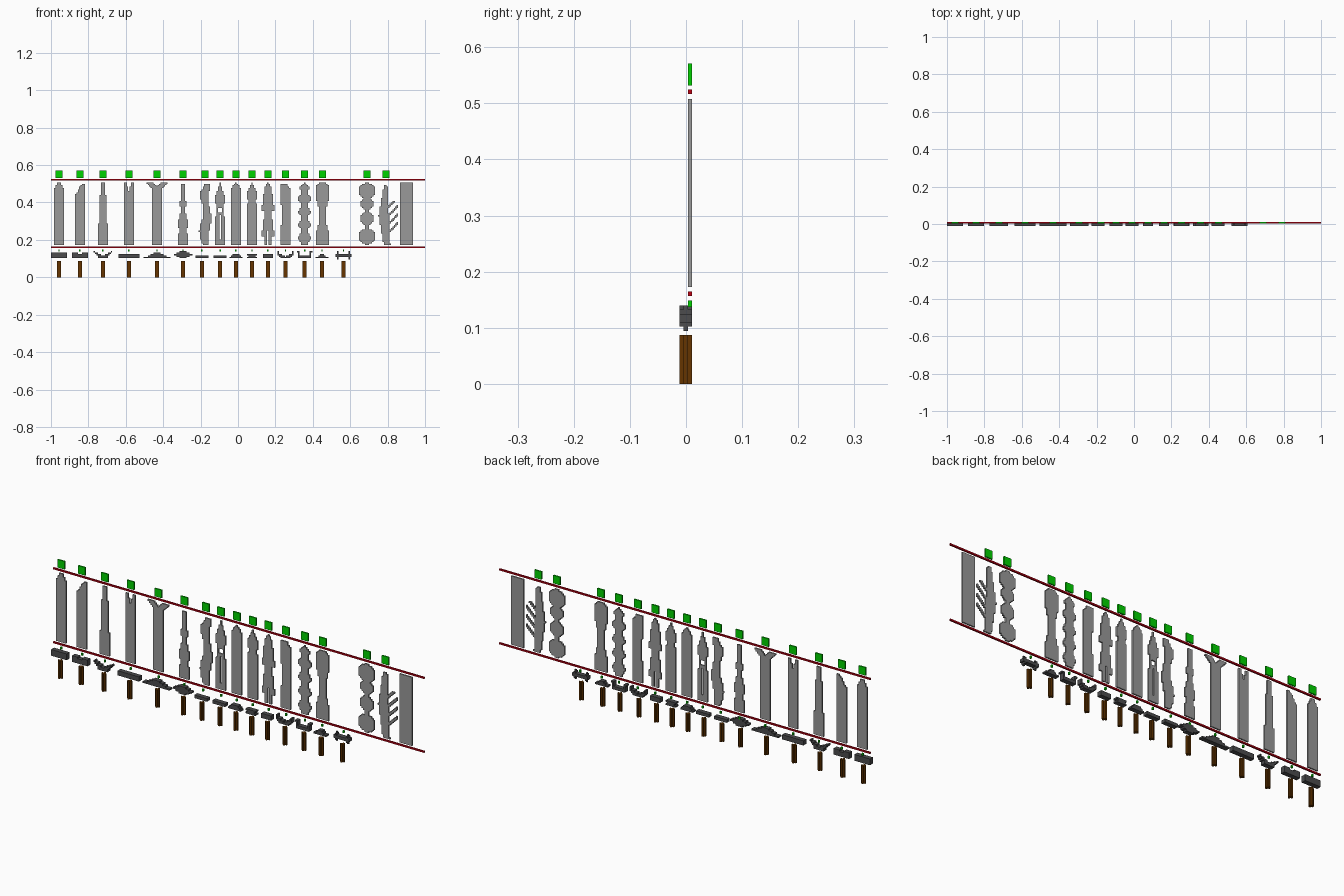
import bpy, bmesh, math

if "Cube" in bpy.data.objects:
    bpy.data.objects.remove(bpy.data.objects["Cube"])

V = 0.0076                # edge length of one block
Y0, Y1 = 0.0035, 0.011    # thin sheet depth (blades, rails, markers)
G0, G1 = -0.0118, 0.0108  # three-block depth (guards, grips)


def material(name, col):
    m = bpy.data.materials.new(name)
    m.use_nodes = True
    m.diffuse_color = (*col, 1)
    m.node_tree.nodes["Principled BSDF"].inputs["Base Color"].default_value = (*col, 1)
    return m


GREY = material("blade grey", (0.32, 0.32, 0.32))
DARK = material("guard dark grey", (0.072, 0.072, 0.075))
BROWN = material("grip brown", (0.133, 0.036, 0.0))
GREEN = material("marker green", (0.0, 0.65, 0.0))
RED = material("rail red", (0.52, 0.0, 0.006))


def finish(bm, name, mat):
    me = bpy.data.meshes.new(name)
    bm.to_mesh(me)
    bm.free()
    me.materials.append(mat)
    bpy.context.collection.objects.link(bpy.data.objects.new(name, me))


def block_shape(name, mat, cx, z0, y0, y1, rows, inside):
    """Stepped sheet made of every block (column c, row r) that the rule keeps."""
    kept = {(c, r) for c in range(-9, 10) for r in range(rows) if inside(c, r)}
    bm = bmesh.new()

    def quad(*pts):
        bm.faces.new([bm.verts.new(p) for p in pts])

    for c, r in kept:
        xa, xb = cx + (c - 0.5) * V, cx + (c + 0.5) * V
        za, zb = z0 + r * V, z0 + (r + 1) * V
        quad((xa, y0, za), (xb, y0, za), (xb, y0, zb), (xa, y0, zb))
        quad((xb, y1, za), (xa, y1, za), (xa, y1, zb), (xb, y1, zb))
        for dc, dr, p, q in ((-1, 0, (xa, zb), (xa, za)), (1, 0, (xb, za), (xb, zb)),
                             (0, -1, (xa, za), (xb, za)), (0, 1, (xb, zb), (xa, zb))):
            if (c + dc, r + dr) not in kept:
                quad((p[0], y0, p[1]), (p[0], y1, p[1]), (q[0], y1, q[1]), (q[0], y0, q[1]))
    bmesh.ops.remove_doubles(bm, verts=bm.verts, dist=1e-5)
    bmesh.ops.dissolve_limit(bm, angle_limit=0.02, verts=bm.verts, edges=bm.edges)
    finish(bm, name, mat)


def box(name, mat, x0, x1, y0, y1, z0, z1):
    bm = bmesh.new()
    bmesh.ops.create_cube(bm, size=1)
    for v in bm.verts:
        v.co = (x1 if v.co.x > 0 else x0, y1 if v.co.y > 0 else y0, z1 if v.co.z > 0 else z0)
    finish(bm, name, mat)


def grip(name, cx):
    """Square column with stepped corners."""
    h, s, cy = 1.5 * V, 0.5 * V, (G0 + G1) / 2
    ring = []
    for i in range(4):
        for x, y in ((h, -s), (h, s), (s, s)):
            for _ in range(i):
                x, y = -y, x
            ring.append((cx + x, cy + y, 0))
    bm = bmesh.new()
    f = bm.faces.new([bm.verts.new(p) for p in ring])
    for v in bmesh.ops.extrude_face_region(bm, geom=[f])["geom"]:
        if isinstance(v, bmesh.types.BMVert):
            v.co.z = 0.087
    bmesh.ops.recalc_face_normals(bm, faces=bm.faces)
    finish(bm, name, BROWN)


def blade(name, x, inside, marked=True):
    """Blade sheet with a green marker above the upper rail."""
    block_shape(name + "_blade", GREY, x, 0.173, Y0, Y1, 44, inside)
    if marked:
        box(name + "_blade_marker", GREEN, x - 2.5 * V, x + 2.5 * V, Y0, Y1, 0.532, 0.571)


def guard(name, x, inside):
    """Guard with a small marker above and a grip below."""
    block_shape(name + "_guard", DARK, x, 0.102, G0, G1, 5, inside)
    box(name + "_guard_marker", GREEN, x - V / 2, x + V / 2, Y0, Y1, 0.1375, 0.1486)
    grip(name + "_grip", x)


def wave(r, peak, period):
    return math.cos(2 * math.pi * (r - peak) / period)


# Rails
for name, z in (("upper_rail", 0.517), ("lower_rail", 0.157)):
    box(name, RED, -1, 1, Y0, Y1, z, z + V)

# Plain and tapered blades
blade("straight", -0.957, lambda c, r: abs(c) <= min(3, (45 - r) / 2))
blade("single_edge", -0.845, lambda c, r: abs(c) <= 3 and c >= (r - 40) * 0.6 and r < 43)
blade("stepped", -0.722, lambda c, r: abs(c) <= (3 if r < 15 else 2 if r < 35 else 1))
blade("forked", -0.583, lambda c, r: (r - 38) / 3 < abs(c) <= 3)
blade("flared", -0.433, lambda c, r: r - 41 < abs(c) <= max(3, r - 36))
blade("spike", -0.294, lambda c, r: r < 43 and abs(c) <= (
    3 if r < 8 or 11 < r < 18 else 2 if r < 22 or 26 < r < 31 else 1))
blade("leaf", -0.011, lambda c, r: abs(c) <= min(3, (44 - r) * 0.7))
blade("notched", 0.075, lambda c, r: abs(c) <= min(3 - (28 < r < 32), (43 - r) / 2))
blade("plank", 0.901, lambda c, r: abs(c) <= 4, marked=False)

# Curved and wavy blades
blade("wavy", -0.177, lambda c, r: max(-2.5 - 1.5 * wave(r, 9, 28), (r - 42) * 0.66) <= c
      <= 3.3 + wave(r, 18, 28) and r < 43)
blade("curved", 0.254, lambda c, r: -3 + (13 < r < 28) <= c <= min(3, (44 - r) * 0.6) and r < 43)
blade("scalloped", 0.356, lambda c, r: abs(c) <= min(3.2 + 1.2 * wave(r, 4.5, 9.1), (44 - r) * 0.8))
blade("broad", 0.452, lambda c, r: abs(c) <= min(3.4 + 1.1 * wave(r, 4, 32), 45 - r))

# Pierced, barbed and ornamental blades
blade("slotted", -0.096, lambda c, r: abs(c) <= min(3 - (19 < r < 29), (43 - r) / 3)
      and not (c == 0 and 3 < r < 21) and not (abs(c) <= 1 and 22 < r < 26))
blade("barbed", 0.160, lambda c, r: abs(c) <= min(4.4 - (r - 6) % 18 / 8, (44 - r) / 2)
      and not (c == 0 and r < 10))
blade("ornate", 0.690, lambda c, r: abs(c) <= 1 or any(
    math.hypot(c, r - m) <= size for m, size in ((5.5, 5.6), (18, 4.8), (28.5, 4.3), (37.5, 5.6))))
blade("feathered", 0.791, lambda c, r: (-5 + abs(r - 20) / 6 <= c <= 3 - r / 20 and r < 42)
      or (2 <= c <= 8 and 5 < r - c < 26 and (r - c) % 6 < 2 and r < 31))

# Bar guards
guard("bar", -0.957, lambda c, r: abs(c) <= 5 and r < 4)
guard("heavy_bar", -0.845, lambda c, r: abs(c) <= 5 and r < 4 and not (r == 3 and abs(c) < 2))
guard("wide_bar", -0.583, lambda c, r: abs(c) <= 7 and r < 3)
guard("short_bar", -0.193, lambda c, r: abs(c) <= 4 and r < 2)
guard("thin_bar", -0.096, lambda c, r: abs(c) <= 4 and r < 2)
guard("block", 0.160, lambda c, r: abs(c) <= 3 and r < 3)

# Tapered guards
guard("pyramid", -0.433, lambda c, r: abs(c) <= 9 - 2.3 * r and r < 4)
guard("oval", -0.294, lambda c, r: abs(c) <= 6 - 2 * abs(r - 2))
guard("trapezoid", -0.011, lambda c, r: abs(c) <= 4 - r and r < 3)
guard("spool", 0.075, lambda c, r: abs(c) <= 3 - (r == 1) and r < 3)
guard("small_pyramid", 0.449, lambda c, r: abs(c) <= 4 - 1.5 * r and r < 3)

# Upturned guards
guard("crescent", -0.722, lambda c, r: 2 * r - 3 < abs(c) <= 3 + r * 0.8)
guard("horned", 0.254, lambda c, r: 2 * r - 2 < abs(c) <= min(5, 3 + r) or (r > 2 and abs(c) == 5))
guard("cup", 0.356, lambda c, r: (3 if r > 1 else -1) < abs(c) <= 4 + (r > 3))
guard("cross", 0.564, lambda c, r: abs(c) <= 5 and (r in (1, 2) or (r < 4 and abs(c) == 4)))

# Pegs above and below the ends of the cross guard
for side, c in (("left", 4), ("right", -4)):
    for level, row in (("upper", 4), ("lower", -1)):
        x, z = 0.564 + c * V, 0.102 + row * V
        box(f"cross_guard_{level}_peg_{side}", DARK, x - V / 2, x + V / 2, -0.0041, 0.0035, z, z + V)
